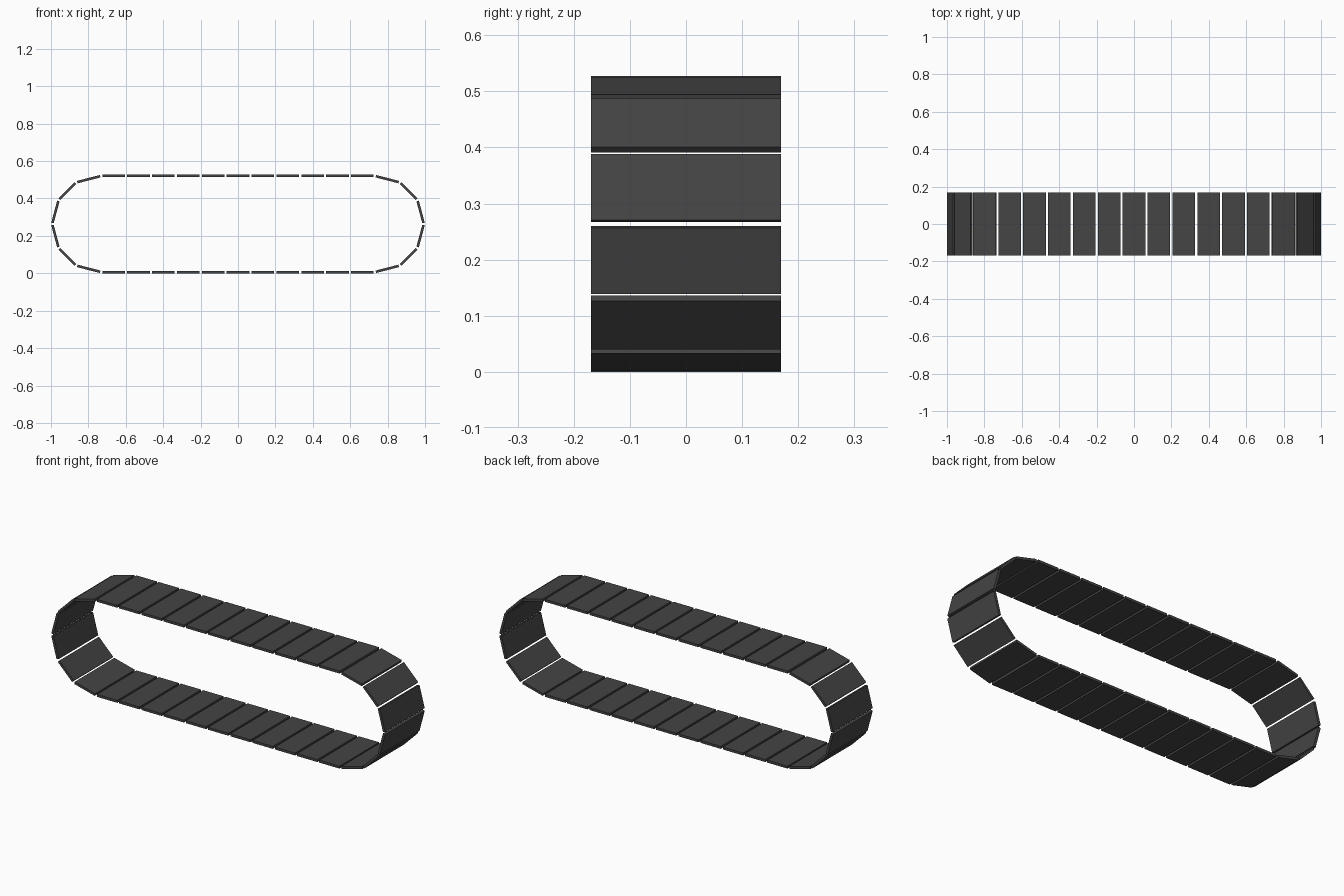
import bpy
import math
from mathutils import Vector

cube = bpy.data.objects.get("Cube")
if cube:
    bpy.data.objects.remove(cube, do_unlink=True)

WIDTH, THICK, GAP = 0.338, 0.0135, 0.0115
PITCH, FLAT_COUNT = 0.133, 11
MID_Z = 0.2635
HALF_FLAT = PITCH * FLAT_COUNT / 2
RADIUS = PITCH / (2 * math.sin(math.radians(15)))  # twelve-sided end arcs

# Dark rubber
rubber = bpy.data.materials.new("dark_grey_rubber")
rubber.use_nodes = True
grey = (0.058, 0.058, 0.058, 1)
rubber.diffuse_color = grey
bsdf = rubber.node_tree.nodes["Principled BSDF"]
bsdf.inputs["Base Color"].default_value = grey
bsdf.inputs["Roughness"].default_value = 0.8


def end_joints(side):
    """Joints between the plates that wrap round one end, clockwise."""
    joints = []
    for i in range(1, 6):
        a = math.radians(90 - 30 * i)
        x = HALF_FLAT + 0.005 + (RADIUS * math.cos(a))
        joints.append(Vector((side * x, 0, MID_Z + side * RADIUS * math.sin(a))))
    return joints


def flat_joints(side):
    """Joints of the straight run: top for +1, bottom for -1, clockwise."""
    return [Vector((side * (i * PITCH - HALF_FLAT), 0, MID_Z + side * half_height))
            for i in range(FLAT_COUNT + 1)]


half_height = RADIUS
loop = flat_joints(1) + end_joints(1) + flat_joints(-1) + end_joints(-1)

# One plate mesh shared by every link
hx, hy, hz = 0.5, WIDTH / 2, THICK / 2
corners = [(x, y, z) for x in (-hx, hx) for y in (-hy, hy) for z in (-hz, hz)]
faces = [(0, 1, 3, 2), (4, 6, 7, 5), (0, 4, 5, 1), (2, 3, 7, 6), (0, 2, 6, 4), (1, 5, 7, 3)]
mesh = bpy.data.meshes.new("track_plate")
mesh.from_pydata(corners, [], faces)
mesh.materials.append(rubber)

# Plates laid joint to joint round the loop, with a gap between neighbours
for i, start in enumerate(loop):
    step = loop[(i + 1) % len(loop)] - start
    plate = bpy.data.objects.new(f"track_plate_{i + 1}", mesh)
    plate.location = start + step / 2
    plate.rotation_euler.y = -math.atan2(step.z, step.x)
    plate.scale.x = step.length - GAP
    bpy.context.collection.objects.link(plate)
